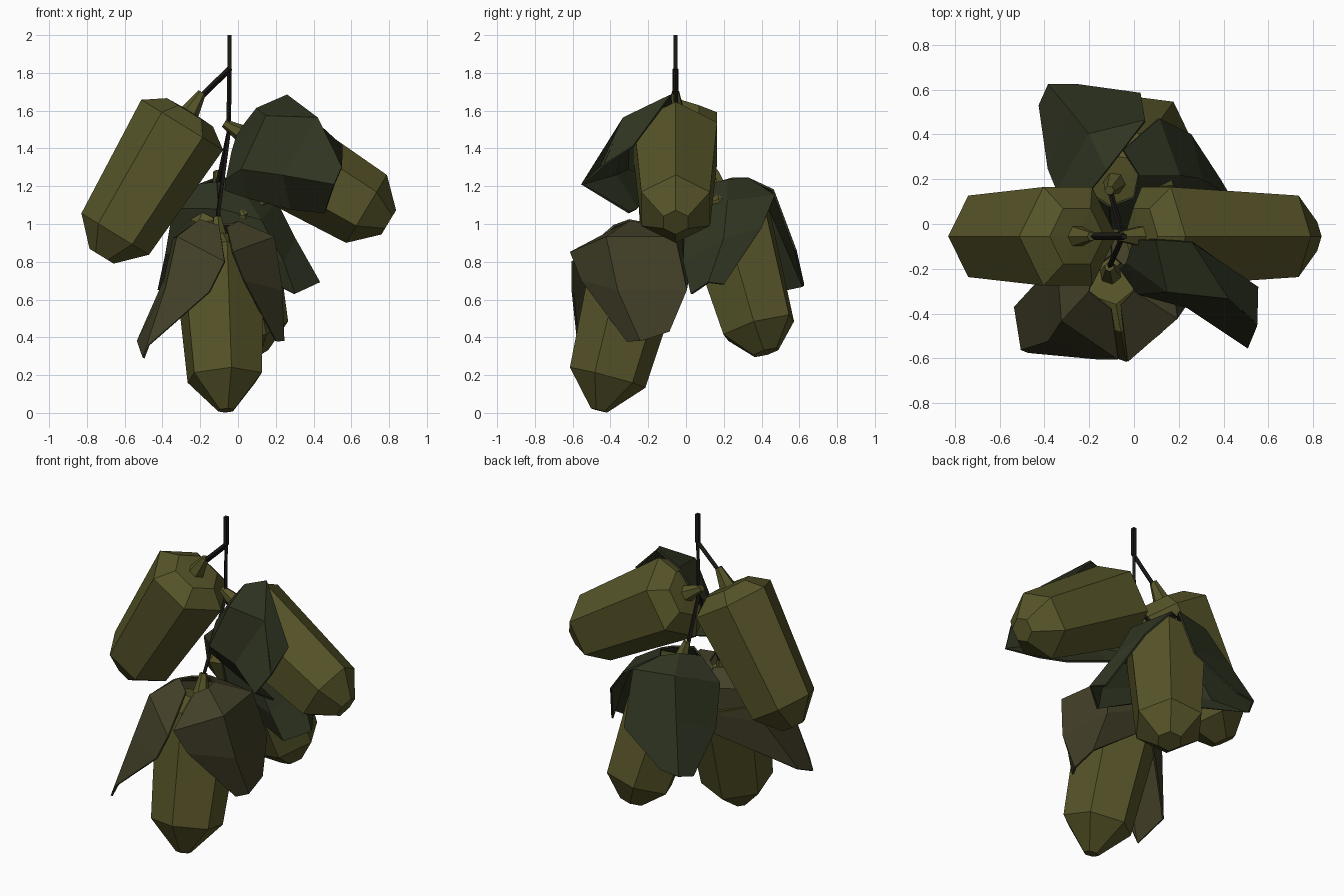
import bpy, bmesh, math
from mathutils import Vector


def material(name, rgb):
    m = bpy.data.materials.new(name)
    m.diffuse_color = (*rgb, 1)
    return m


OLIVE = material("olive_shell", (0.095, 0.09, 0.022))
BROWN = material("brown_leaf", (0.055, 0.05, 0.021))
GREEN = material("green_leaf", (0.028, 0.034, 0.015))
BARK = material("bark", (0.01, 0.009, 0.007))


def finish(bm, name, mat):
    bmesh.ops.recalc_face_normals(bm, faces=bm.faces)
    me = bpy.data.meshes.new(name)
    bm.to_mesh(me)
    bm.free()
    me.materials.append(mat)
    ob = bpy.data.objects.new(name, me)
    bpy.context.collection.objects.link(ob)
    return ob


def lathe(name, base, top, profile, mat, sides=6):
    """Faceted solid around the axis base -> top; profile is (distance, radius)."""
    base, axis = Vector(base), (Vector(top) - Vector(base)).normalized()
    ref = Vector((0, 0, 1)) - axis * axis.z
    if ref.length < 0.01:
        ref = Vector((1, 1, 0))
    ref.normalize()
    side = axis.cross(ref)
    bm = bmesh.new()
    rings = []
    for t, r in profile:
        rings.append([bm.verts.new(base + axis * t + r * (
            ref * math.cos(a) + side * math.sin(a)))
            for a in (2 * math.pi * i / sides for i in range(sides))])
    for lo, hi in zip(rings, rings[1:]):
        for i in range(sides):
            j = (i + 1) % sides
            bm.faces.new((lo[i], lo[j], hi[j], hi[i]))
    bm.faces.new(rings[0])
    bm.faces.new(rings[-1])
    return finish(bm, name, mat)


def leaf(name, rails, mat):
    """Folded leaf lofted across rails that run from stalk to tip."""
    bm = bmesh.new()
    grid = [[bm.verts.new(p) for p in rail] for rail in rails]
    for a, b in zip(grid, grid[1:]):
        for i in range(len(a) - 1):
            bm.faces.new((a[i], a[i + 1], b[i + 1], b[i]))
    ob = finish(bm, name, mat)
    mod = ob.modifiers.new("thickness", "SOLIDIFY")
    mod.thickness = 0.012
    mod.offset = 0


def twig(name, a, b, r):
    length = (Vector(b) - Vector(a)).length
    lathe(name, a, b, [(0, r), (length, r)], BARK, 4)


# Four hanging fruits, each with a tapered neck
FRUIT = [(0, 0.21), (0.678, 0.254), (0.756, 0.143), (0.76, 0.05), (0.88, 0.022)]
BLUNT, POINTED = (-0.138, 0.075), (-0.18, 0.045)
for name, base, top, tip in [
        ("fruit_left", (-0.65, -0.055, 0.947), (-0.19, -0.055, 1.697), BLUNT),
        ("fruit_right", (0.68, -0.055, 1.08), (-0.075, -0.055, 1.535), BLUNT),
        ("fruit_front", (-0.07, -0.415, 0.187), (-0.11, -0.19, 1.04), POINTED),
        ("fruit_back", (0.06, 0.385, 0.45), (-0.11, 0.15, 1.28), BLUNT)]:
    lathe(name, base, top, [tip] + FRUIT, OLIVE)

# Main stem and side twigs
joint = (-0.045, -0.055, 1.82)
fork = (-0.05, -0.055, 1.48)
twig("stem_top", (-0.045, -0.055, 2.0), joint, 0.016)
twig("stem_lower", joint, fork, 0.012)
twig("twig_left", joint, (-0.2, -0.055, 1.67), 0.016)
twig("twig_front", fork, (-0.11, -0.19, 1.02), 0.012)
twig("twig_back", fork, (-0.11, 0.16, 1.2), 0.012)

# Leaf over the right fruit
leaf("leaf_right", [
    [(0.0, -0.07, 1.48), (0.1, -0.07, 1.61), (0.26, -0.08, 1.68), (0.55, -0.28, 1.41)],
    [(-0.03, -0.17, 1.38), (0.15, -0.3, 1.57), (0.42, -0.33, 1.56), (0.55, -0.45, 1.3)],
    [(-0.06, -0.2, 1.24), (0.02, -0.31, 1.29), (0.24, -0.37, 1.26), (0.51, -0.55, 1.21)],
    [(-0.07, -0.18, 1.18), (0.05, -0.2, 1.14), (0.28, -0.26, 1.08), (0.46, -0.3, 1.06)],
], GREEN)

# Leaves around the front fruit, sharing one fold on its inner side
front_inner = [(-0.1, -0.14, 1.0), (-0.1, -0.01, 0.92), (-0.1, 0.02, 0.78), (-0.12, 0.0, 0.67)]
leaf("leaf_front_a", [
    [(-0.06, -0.36, 0.98), (-0.03, -0.61, 0.85), (0.03, -0.55, 0.7), (0.2, -0.31, 0.38)],
    [(0.0, -0.3, 1.01), (0.19, -0.42, 0.93), (0.23, -0.36, 0.65), (0.24, -0.24, 0.38)],
    [(-0.03, -0.2, 1.0), (0.14, -0.06, 0.93), (0.2, 0.0, 0.65), (0.23, -0.09, 0.43)],
    front_inner], BROWN)
leaf("leaf_front_b", [
    [(-0.1, -0.38, 0.99), (-0.07, -0.6, 0.8), (-0.15, -0.6, 0.64), (-0.47, -0.57, 0.36)],
    [(-0.2, -0.3, 1.02), (-0.32, -0.43, 0.93), (-0.38, -0.52, 0.66), (-0.5, -0.56, 0.29)],
    [(-0.18, -0.2, 1.0), (-0.34, -0.16, 0.92), (-0.39, -0.22, 0.7), (-0.53, -0.37, 0.38)],
    front_inner], BROWN)

# Leaves around the back fruit, sharing one fold on its inner side
back_inner = [(-0.11, 0.08, 1.22), (-0.1, -0.02, 1.08), (-0.07, 0.0, 0.92), (-0.05, 0.04, 0.8)]
leaf("leaf_back_a", [
    back_inner,
    [(0.0, 0.12, 1.21), (0.12, 0.0, 1.02), (0.24, -0.01, 0.8), (0.3, 0.03, 0.63)],
    [(0.02, 0.22, 1.23), (0.2, 0.22, 1.12), (0.3, 0.2, 0.92), (0.43, 0.12, 0.69)],
    [(-0.05, 0.33, 1.24), (0.11, 0.47, 1.15), (0.25, 0.4, 0.98), (0.38, 0.2, 0.68)],
], GREEN)
leaf("leaf_back_b", [
    [(-0.05, 0.33, 1.24), (0.05, 0.46, 1.18), (0.03, 0.58, 0.86), (-0.26, 0.62, 0.68)],
    [(-0.12, 0.24, 1.24), (-0.2, 0.4, 1.18), (-0.28, 0.5, 0.95), (-0.38, 0.62, 0.67)],
    [(-0.2, 0.14, 1.21), (-0.34, 0.15, 1.08), (-0.38, 0.25, 0.84), (-0.42, 0.53, 0.65)],
    back_inner], GREEN)
